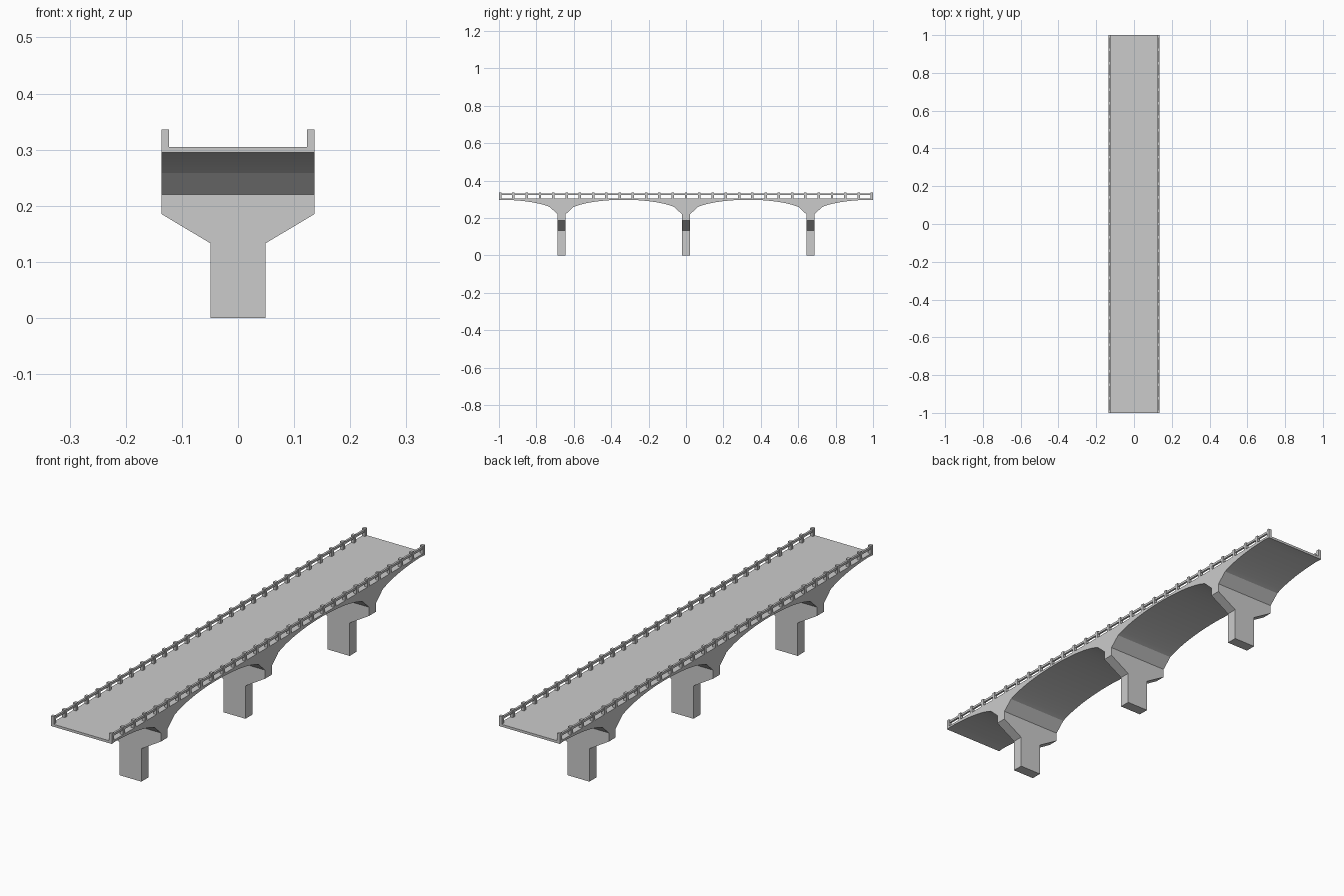
import bpy, bmesh, math

cube = bpy.data.objects.get("Cube")
if cube:
    bpy.data.objects.remove(cube)

HALF_W = 0.136       # half the deck width
PIER_T = 0.022       # half the pier thickness
SPACING = 0.665      # distance between piers
TOP, SPRING, CROWN = 0.305, 0.22, 0.297

concrete = bpy.data.materials.new("concrete grey")
concrete.use_nodes = True
grey = (0.6, 0.6, 0.6, 1)
concrete.diffuse_color = grey
concrete.node_tree.nodes["Principled BSDF"].inputs["Base Color"].default_value = grey


def finish(name, bm, smooth=None):
    bmesh.ops.recalc_face_normals(bm, faces=bm.faces)
    mesh = bpy.data.meshes.new(name)
    bm.to_mesh(mesh)
    bm.free()
    mesh.materials.append(concrete)
    obj = bpy.data.objects.new(name, mesh)
    bpy.context.collection.objects.link(obj)
    if smooth:
        bpy.ops.object.select_all(action="DESELECT")
        obj.select_set(True)
        bpy.context.view_layer.objects.active = obj
        bpy.ops.object.shade_smooth_by_angle(angle=math.radians(smooth))
    return obj


def add_prism(bm, outline, offset):
    """Fill an outline and extrude it along the offset."""
    face = bm.faces.new([bm.verts.new(p) for p in outline])
    new = bmesh.ops.extrude_face_region(bm, geom=[face])["geom"]
    bmesh.ops.translate(bm, vec=offset, verts=[v for v in new if isinstance(v, bmesh.types.BMVert)])


def add_box(bm, centre, size):
    verts = bmesh.ops.create_cube(bm, size=1)["verts"]
    bmesh.ops.scale(bm, vec=size, verts=verts)
    bmesh.ops.translate(bm, vec=centre, verts=verts)


# Half arch: flat haunch at the pier, then an ellipse up to the crown
a, b = SPACING / 2 - PIER_T, CROWN - SPRING
half_arch = [(PIER_T, SPRING)]
for i in range(15):
    t = math.radians(30 + 60 * i / 14)
    half_arch.append((SPACING / 2 - a * math.cos(t), SPRING + b * math.sin(t)))

# Arched deck: underside outline swept across the width
under = []
for k in (-1, 0, 1):
    under += [(k * SPACING - y, z) for y, z in reversed(half_arch)]
    under += [(k * SPACING + y, z) for y, z in half_arch]
under = [p for i, p in enumerate(under) if i == 0 or p[0] - under[i - 1][0] > 0.001]
under[0], under[-1] = (-1, CROWN - 0.002), (1, CROWN - 0.002)
outline = under + [(1, TOP), (-1, TOP)]
bm = bmesh.new()
add_prism(bm, [(-HALF_W, y, z) for y, z in outline], (2 * HALF_W, 0, 0))
finish("arched_deck", bm, smooth=12)

# Piers with flared heads
right_side = [(0.049, 0), (0.049, 0.133), (HALF_W, 0.185), (HALF_W, SPRING)]
pier_outline = right_side + [(-x, z) for x, z in reversed(right_side)]
for name, k in (("front_pier", -1), ("middle_pier", 0), ("back_pier", 1)):
    bm = bmesh.new()
    add_prism(bm, [(x, k * SPACING - PIER_T, z) for x, z in pier_outline], (0, 2 * PIER_T, 0))
    finish(name, bm)

# Railings: a row of posts and one handrail on each side
POSTS, POST = 29, 0.013
for side, s in (("left", 1), ("right", -1)):
    x = s * (HALF_W - POST / 2)
    bm = bmesh.new()
    for i in range(POSTS):
        y = -1 + POST / 2 + i * (2 - POST) / (POSTS - 1)
        add_box(bm, (x, y, (TOP + 0.336) / 2), (POST, POST, 0.336 - TOP))
    finish(side + "_railing_posts", bm)
    bm = bmesh.new()
    add_box(bm, (x, 0, 0.326), (0.008, 2 - POST, 0.009))
    finish(side + "_handrail", bm)
